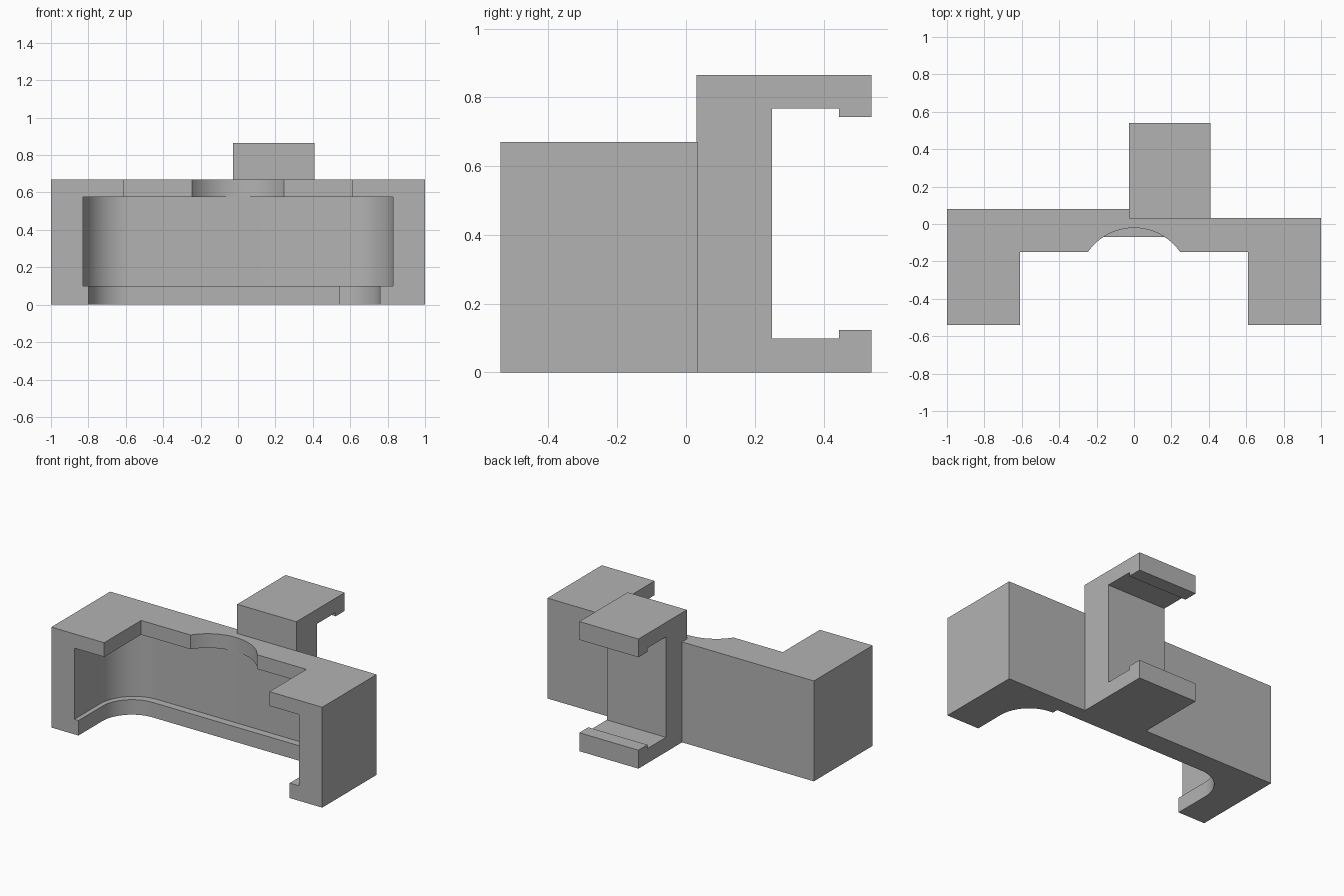
import bpy, bmesh
from math import sin, cos, radians
from mathutils import Vector

if "Cube" in bpy.data.objects:
    bpy.data.objects.remove(bpy.data.objects["Cube"], do_unlink=True)

grey = bpy.data.materials.new("plain grey")
grey.use_nodes = True
COLOUR = (0.45, 0.45, 0.45, 1)
grey.diffuse_color = COLOUR
grey.node_tree.nodes["Principled BSDF"].inputs["Base Color"].default_value = COLOUR


def arc(cx, cy, r, start, end, steps=24):
    angles = [radians(start + (end - start) * i / steps) for i in range(steps + 1)]
    return [(cx + r * cos(a), cy + r * sin(a)) for a in angles]


def prism(name, profile, low, high, axis="Z"):
    """Extrude a closed profile: xy along Z, or yz along X."""
    bm = bmesh.new()
    place = (lambda a, b: (a, b, low)) if axis == "Z" else (lambda a, b: (low, a, b))
    face = bm.faces.new([bm.verts.new(place(a, b)) for a, b in profile])
    new = bmesh.ops.extrude_face_region(bm, geom=[face])["geom"]
    shift = Vector((0, 0, high - low)) if axis == "Z" else Vector((high - low, 0, 0))
    bmesh.ops.translate(bm, vec=shift, verts=[v for v in new if isinstance(v, bmesh.types.BMVert)])
    bmesh.ops.recalc_face_normals(bm, faces=bm.faces)
    mesh = bpy.data.meshes.new(name)
    bm.to_mesh(mesh)
    bm.free()
    mesh.materials.append(grey)
    obj = bpy.data.objects.new(name, mesh)
    bpy.context.collection.objects.link(obj)
    return obj


def combine(target, other, operation):
    mod = target.modifiers.new(operation, "BOOLEAN")
    mod.operation, mod.solver, mod.object = operation, "EXACT", other
    bpy.context.view_layer.objects.active = target
    bpy.ops.object.modifier_apply(modifier=mod.name)
    bpy.data.objects.remove(other, do_unlink=True)


FRONT, OPEN = -0.54, -0.8   # body front, and how far cutters reach past it

# Main block, thicker at the back on one side
body = prism("holder_body", [(-1, FRONT), (1, FRONT), (1, 0.033), (0.2, 0.033),
                             (0.2, 0.08), (-1, 0.08)], 0, 0.67)

# Rear C-shaped clip with lipped jaws
clip = prism("rear_clip", [(0.03, 0), (0.54, 0), (0.54, 0.123), (0.445, 0.123),
                           (0.445, 0.098), (0.25, 0.098), (0.25, 0.768), (0.445, 0.768),
                           (0.445, 0.743), (0.54, 0.743), (0.54, 0.865), (0.03, 0.865)],
             -0.027, 0.41, axis="X")
combine(body, clip, "UNION")

# Main pocket with rounded rear corners
R = 0.25
pocket = ([(-0.83, OPEN), (0.83, OPEN)] + arc(0.83 - R, -0.02 - R, R, 0, 90)
          + arc(-0.83 + R, -0.02 - R, R, 90, 180))
combine(body, prism("pocket_cutter", pocket, 0.1, 0.575), "DIFFERENCE")

# Floor opening, leaving a ledge with a small step at one corner
r = 0.22
floor = ([(-0.8, OPEN), (0.76, OPEN)] + arc(0.54, -0.33, r, 0, 90)
         + [(0.54, -0.07)] + arc(-0.8 + r, -0.07 - r, r, 90, 180))
combine(body, prism("floor_cutter", floor, -0.2, 0.3), "DIFFERENCE")

# Roof opening with a curved finger notch
notch = arc(0, -0.321, 0.3, 34.75, 145.25, 32)
roof = [(-0.61, OPEN), (0.61, OPEN), (0.61, -0.15)] + notch + [(-0.61, -0.15)]
combine(body, prism("roof_cutter", roof, 0.4, 0.9), "DIFFERENCE")

bpy.ops.object.select_all(action="DESELECT")
body.select_set(True)
bpy.context.view_layer.objects.active = body
bpy.ops.object.shade_smooth_by_angle(angle=radians(25))
